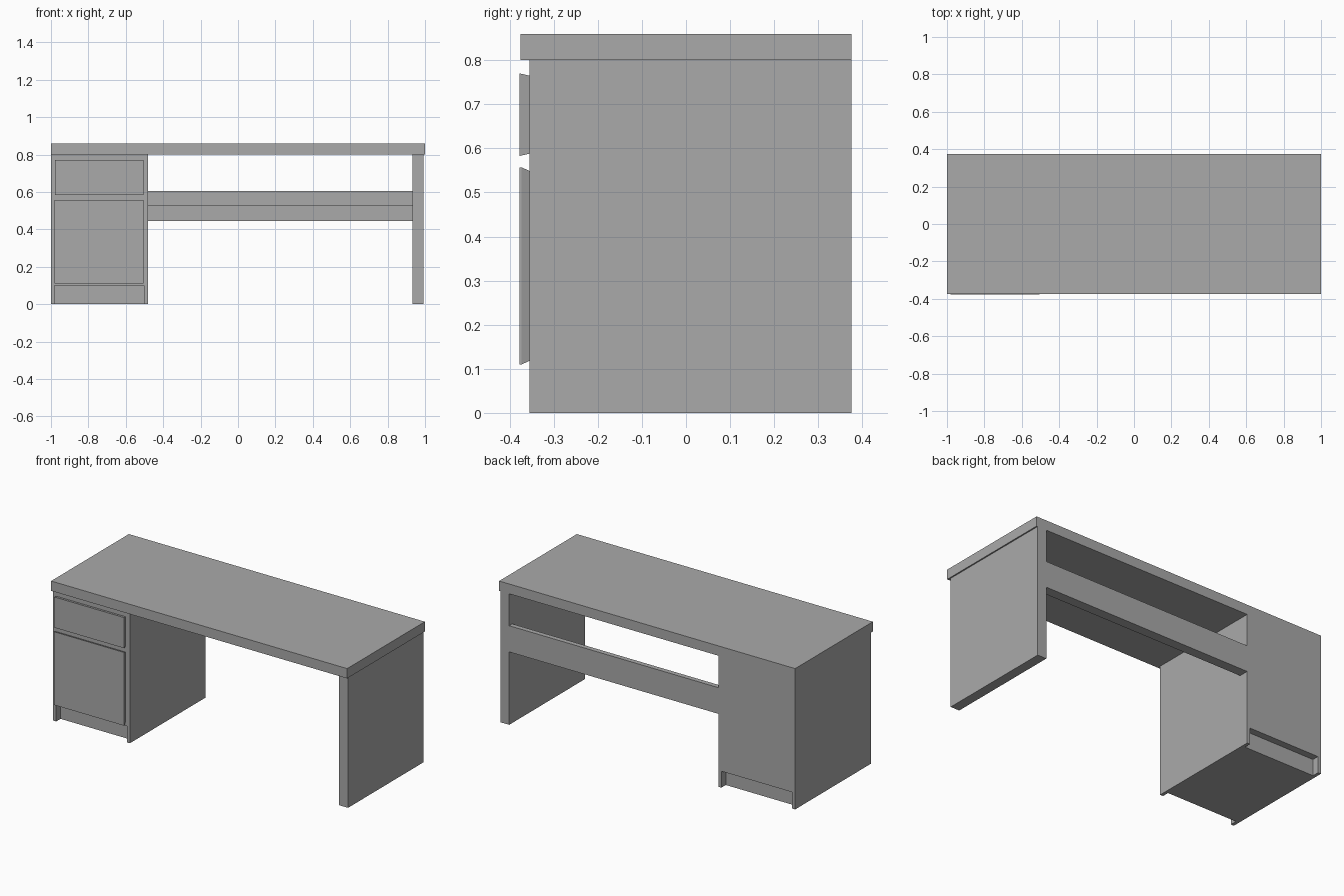
import bpy
import bmesh

cube = bpy.data.objects.get("Cube")
if cube:
    bpy.data.objects.remove(cube, do_unlink=True)

grey = bpy.data.materials.new("plain grey")
grey.use_nodes = True
colour = (0.4, 0.4, 0.4, 1)
grey.diffuse_color = colour
grey.node_tree.nodes["Principled BSDF"].inputs["Base Color"].default_value = colour


def finish(name, bm):
    bmesh.ops.recalc_face_normals(bm, faces=bm.faces)
    mesh = bpy.data.meshes.new(name)
    bm.to_mesh(mesh)
    bm.free()
    mesh.materials.append(grey)
    obj = bpy.data.objects.new(name, mesh)
    bpy.context.collection.objects.link(obj)
    return obj


def extrude_profile(name, axis, points, start, end):
    """Extrude a closed outline along the x, y or z axis."""
    bm = bmesh.new()
    corners = []
    for a, b in points:
        co = [a, b]
        co.insert(axis, start)
        corners.append(bm.verts.new(co))
    face = bm.faces.new(corners)
    moved = bmesh.ops.extrude_face_region(bm, geom=[face])["geom"]
    shift = [0, 0, 0]
    shift[axis] = end - start
    bmesh.ops.translate(bm, vec=shift,
                        verts=[v for v in moved if isinstance(v, bmesh.types.BMVert)])
    return finish(name, bm)


def box(name, x, y, z):
    outline = [(y[0], z[0]), (y[1], z[0]), (y[1], z[1]), (y[0], z[1])]
    return extrude_profile(name, 0, outline, *x)


def tapered_front(name, x, z, taper, lip):
    """A drawer or door front that narrows from its lip back to the cabinet."""
    bm = bmesh.new()
    rings = []
    for y, inset in ((-0.378, 0), (-0.378 + lip, 0), (FRONT, taper)):
        rings.append([bm.verts.new(co) for co in (
            (x[0] + inset, y, z[0] + inset), (x[1] - inset, y, z[0] + inset),
            (x[1] - inset, y, z[1] - inset), (x[0] + inset, y, z[1] - inset))])
    for near, far in zip(rings, rings[1:]):
        for i in range(4):
            j = (i + 1) % 4
            bm.faces.new((near[i], near[j], far[j], far[i]))
    bm.faces.new(rings[0])
    bm.faces.new(rings[-1])
    return finish(name, bm)


FRONT, BACK, TOP = -0.355, 0.375, 0.8
RECESS, KICK = 0.042, 0.1

# Worktop and the free-standing side panel
box("desktop", (-1, 1), (-0.375, BACK), (TOP, 0.86))
box("leg_panel", (0.932, 0.992), (FRONT, BACK), (0, TOP))

# Cabinet: outline has toe recesses at front and back, closed by side panels
cabinet = [(FRONT + RECESS, 0), (BACK - RECESS, 0), (BACK - RECESS, KICK),
           (BACK, KICK), (BACK, TOP), (FRONT, TOP), (FRONT, KICK),
           (FRONT + RECESS, KICK)]
extrude_profile("cabinet_body", 0, cabinet, -0.98, -0.502)
box("cabinet_right_side", (-1, -0.98), (FRONT, BACK), (0, TOP))
box("cabinet_left_side", (-0.502, -0.482), (FRONT, BACK), (0, TOP))

# Drawer and door fronts
tapered_front("drawer_front", (-0.978, -0.505), (0.583, 0.77), 0.005, 0.001)
tapered_front("door_front", (-0.98, -0.505), (0.11, 0.557), 0.008, 0.005)

# Back rail with a thicker lower half
rail = [(BACK, 0.445), (BACK, 0.605), (BACK - 0.03, 0.605),
        (BACK - 0.03, 0.53), (BACK - 0.06, 0.53), (BACK - 0.06, 0.445)]
extrude_profile("back_rail", 0, rail, -0.482, 0.932)
